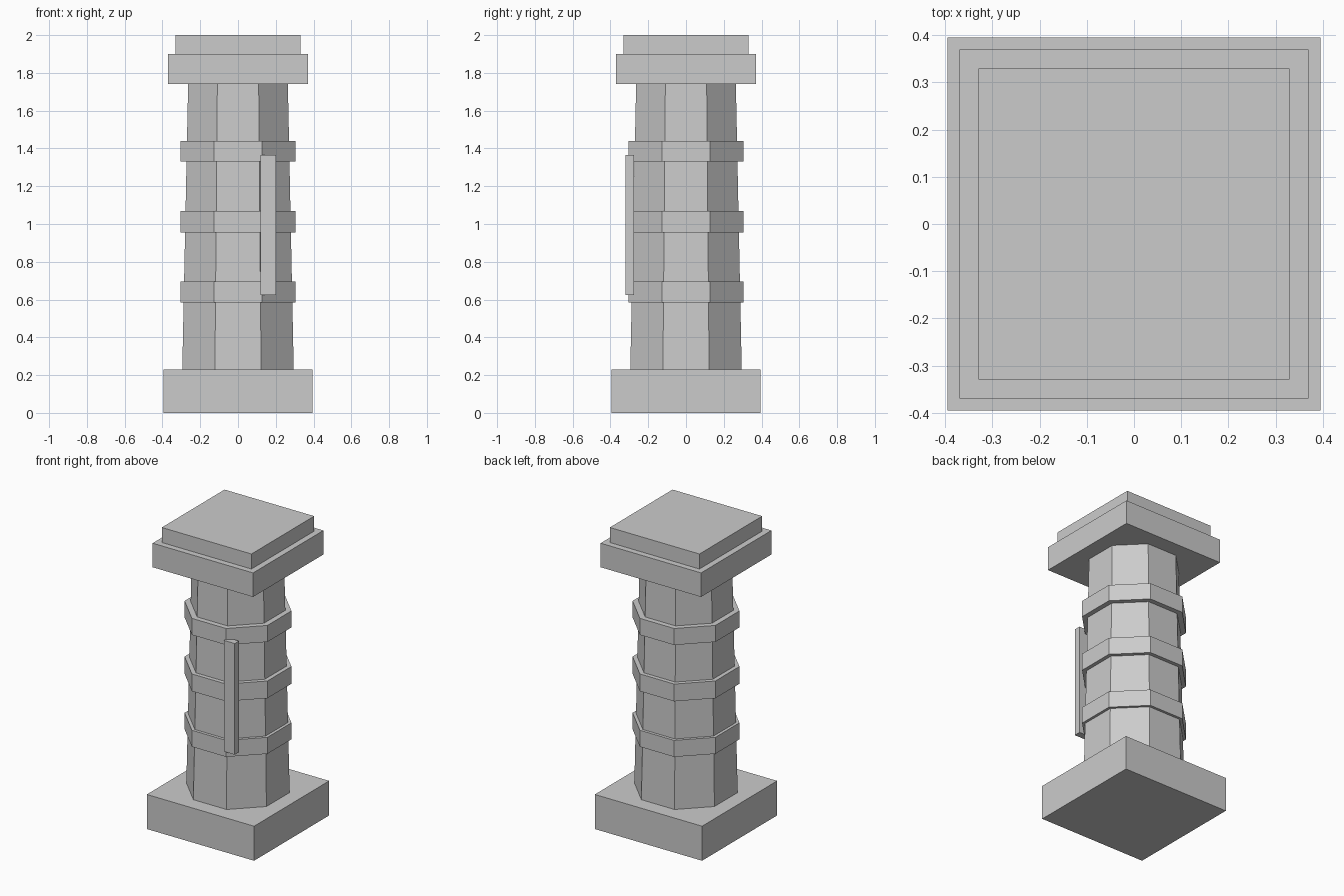
import bpy, bmesh, math
from mathutils import Matrix

if "Cube" in bpy.data.objects:
    bpy.data.objects.remove(bpy.data.objects["Cube"])

stone = bpy.data.materials.new("grey_stone")
stone.diffuse_color = (0.6, 0.6, 0.6, 1)
stone.use_nodes = True
stone.node_tree.nodes["Principled BSDF"].inputs["Base Color"].default_value = stone.diffuse_color


def finish(name, bm):
    mesh = bpy.data.meshes.new(name)
    bm.to_mesh(mesh)
    bm.free()
    mesh.materials.append(stone)
    bpy.context.collection.objects.link(bpy.data.objects.new(name, mesh))


def box(name, x0, x1, y0, y1, z0, z1):
    bm = bmesh.new()
    place = Matrix.Translation(((x0 + x1) / 2, (y0 + y1) / 2, (z0 + z1) / 2))
    size = Matrix.Diagonal((x1 - x0, y1 - y0, z1 - z0, 1))
    bmesh.ops.create_cube(bm, size=1, matrix=place @ size)
    finish(name, bm)


def slab(name, half, z0, z1):
    box(name, -half, half, -half, half, z0, z1)


def octagon(name, bottom, top, z0, z1):
    """Eight-sided prism with flats facing the axes; sizes are centre to flat."""
    bm = bmesh.new()
    k = 1 / math.cos(math.pi / 8)
    place = Matrix.Translation((0, 0, (z0 + z1) / 2)) @ Matrix.Rotation(math.pi / 8, 4, 'Z')
    bmesh.ops.create_cone(bm, cap_ends=True, segments=8, radius1=bottom * k,
                          radius2=top * k, depth=z1 - z0, matrix=place)
    finish(name, bm)


# Square base and stepped capital
slab("base", 0.395, 0, 0.23)
slab("capital", 0.37, 1.74, 1.90)
slab("capital_top", 0.33, 1.90, 2.0)

# Tapered shaft with three raised bands
octagon("shaft", 0.295, 0.264, 0.23, 1.74)
for i, (z0, z1) in enumerate([(0.585, 0.695), (0.955, 1.07), (1.33, 1.44)]):
    octagon(f"band_{i + 1}", 0.305, 0.305, z0, z1)

# Upright strip on the front right corner
box("front_strip", 0.12, 0.20, -0.32, -0.275, 0.625, 1.365)
